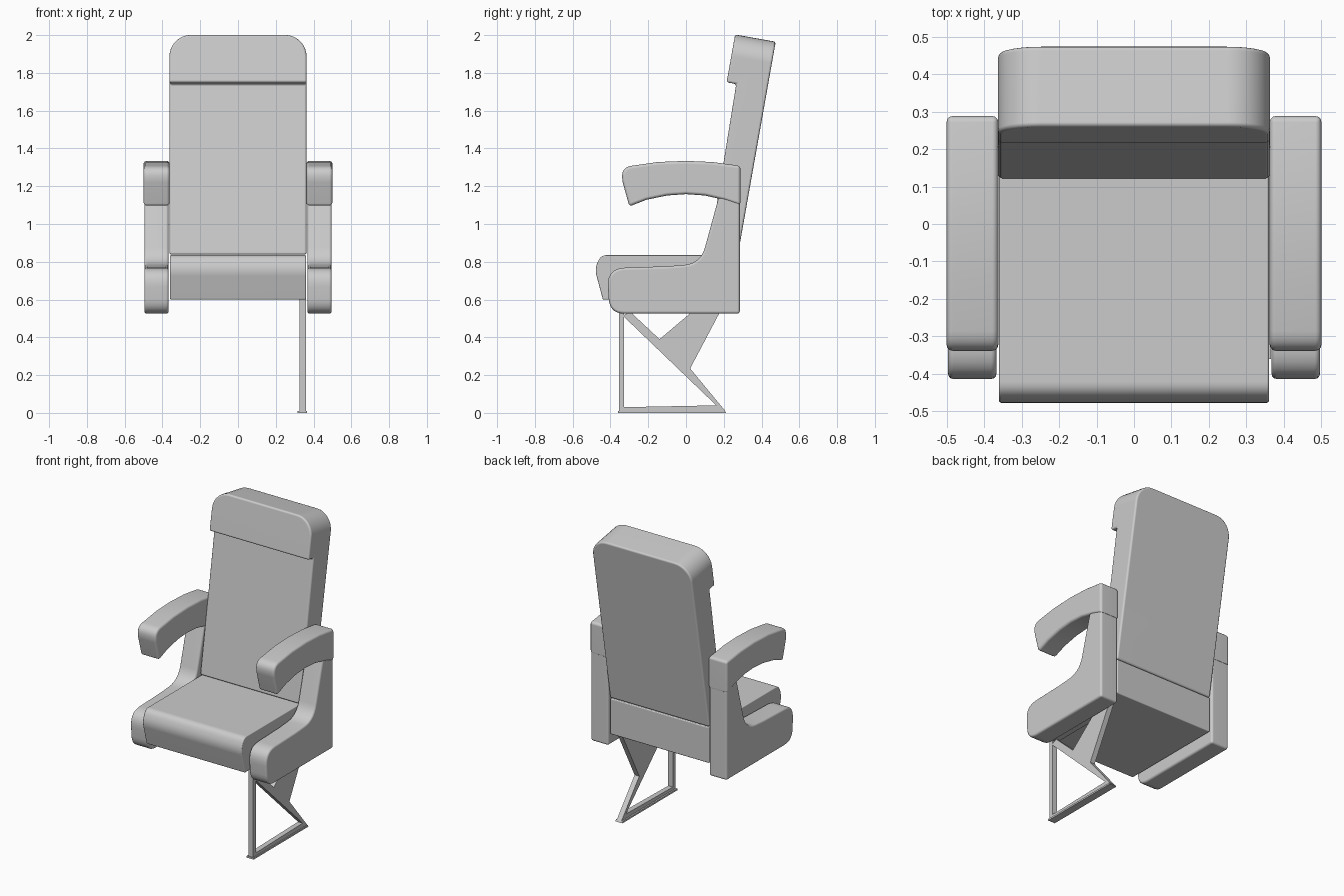
import bpy, bmesh, math
from mathutils import Vector

if "Cube" in bpy.data.objects:
    bpy.data.objects.remove(bpy.data.objects["Cube"])


def fillet(points, segments=7):
    """Round each (y, z, t) corner with a curve starting t away from it."""
    out = []
    for i, p in enumerate(points):
        c = Vector(p[:2])
        t = p[2] if len(p) > 2 else 0
        if not t:
            out.append(c)
            continue
        a = c + (Vector(points[i - 1][:2]) - c).normalized() * t
        b = c + (Vector(points[(i + 1) % len(points)][:2]) - c).normalized() * t
        for k in range(segments + 1):
            s = k / segments
            out.append(a * (1 - s) ** 2 + c * 2 * s * (1 - s) + b * s * s)
    return out


def prism(name, points, x0, x1, bevel=0.0, mirror=False, corner=None):
    """Extrude a side profile along x, then soften its sharp edges."""
    bm = bmesh.new()
    prof = fillet(points)
    left = [bm.verts.new((x0, p.x, p.y)) for p in prof]
    right = [bm.verts.new((x1, p.x, p.y)) for p in prof]
    n = len(prof)
    bm.faces.new(left)
    bm.faces.new(right[::-1])
    for i in range(n):
        j = (i + 1) % n
        bm.faces.new((left[i], right[i], right[j], left[j]))
    bmesh.ops.recalc_face_normals(bm, faces=bm.faces[:])
    if corner:
        # large rounding of the two upper corners seen from the front
        zmin, size = corner
        es = [e for e in bm.edges if all(v.co.z > zmin for v in e.verts)
              and abs(e.verts[0].co.x - e.verts[1].co.x) < 1e-5]
        bmesh.ops.bevel(bm, geom=es, offset=size, segments=8, profile=0.5,
                        affect='EDGES', clamp_overlap=True)
    if bevel:
        es = [e for e in bm.edges if e.calc_face_angle(0) > math.radians(40)]
        bmesh.ops.bevel(bm, geom=es, offset=bevel, segments=3, profile=0.5,
                        affect='EDGES', clamp_overlap=False)
    me = bpy.data.meshes.new(name)
    bm.to_mesh(me)
    bm.free()
    ob = bpy.data.objects.new(name, me)
    bpy.context.collection.objects.link(ob)
    bpy.ops.object.select_all(action='DESELECT')
    ob.select_set(True)
    bpy.context.view_layer.objects.active = ob
    bpy.ops.object.shade_smooth_by_angle(angle=math.radians(35))
    if mirror:
        ob.modifiers.new("mirror", 'MIRROR')
    wn = ob.modifiers.new("normals", 'WEIGHTED_NORMAL')
    wn.keep_sharp = True
    return ob


# seat cushion with a rounded front lip
prism("seat_cushion", [(0.275, 0.60), (0.275, 0.835), (-0.45, 0.835, 0.03),
                       (-0.484, 0.765, 0.042), (-0.44, 0.60)],
      -0.36, 0.36, 0.006)

# reclined backrest with overhanging headrest
prism("backrest", [(0.275, 0.838), (0.475, 1.965), (0.26, 2.003),
                   (0.215, 1.750), (0.266, 1.741), (0.12, 0.838)],
      -0.363, 0.363, 0.012, corner=(1.9, 0.115))

# side panels under the armrests
prism("side_panel", [(0.285, 0.525), (0.285, 1.12), (0.174, 1.145),
                     (0.077, 0.79, 0.09), (-0.1, 0.776), (-0.42, 0.766, 0.10),
                     (-0.404, 0.525, 0.08)],
      0.367, 0.496, 0.014, mirror=True)

# curved armrests
prism("armrest", [(0.288, 1.098), (0.288, 1.308), (0.14, 1.328),
                  (0.0, 1.334), (-0.15, 1.328), (-0.345, 1.30, 0.06),
                  (-0.335, 1.22), (-0.30, 1.093), (-0.21, 1.128),
                  (-0.10, 1.151), (0.0, 1.158), (0.10, 1.151), (0.20, 1.128)],
      0.362, 0.5, 0.016, mirror=True)

# single leg frame on one side
LEG = {
    "leg_front_post": [(-0.355, 0.01), (-0.328, 0.01), (-0.328, 0.61), (-0.355, 0.61)],
    "leg_bottom_rail": [(-0.34, 0.01), (0.19, 0.01), (0.17, 0.04), (-0.34, 0.03)],
    "leg_diagonal": [(-0.335, 0.515), (0.165, 0.035), (0.155, 0.01), (0.208, 0.01),
                     (0.022, 0.235), (-0.14, 0.39), (-0.295, 0.535)],
    "leg_plate": [(-0.14, 0.39), (0.022, 0.235), (0.22, 0.61), (0.12, 0.61)],
    "leg_top_rail": [(-0.355, 0.54), (0.18, 0.54), (0.22, 0.61), (-0.355, 0.61)],
}
for part, outline in LEG.items():
    prism(part, outline, 0.325, 0.359)
prism("leg_foot_plate", [(-0.36, 0), (0.212, 0), (0.205, 0.011), (-0.36, 0.011)],
      0.315, 0.366)
